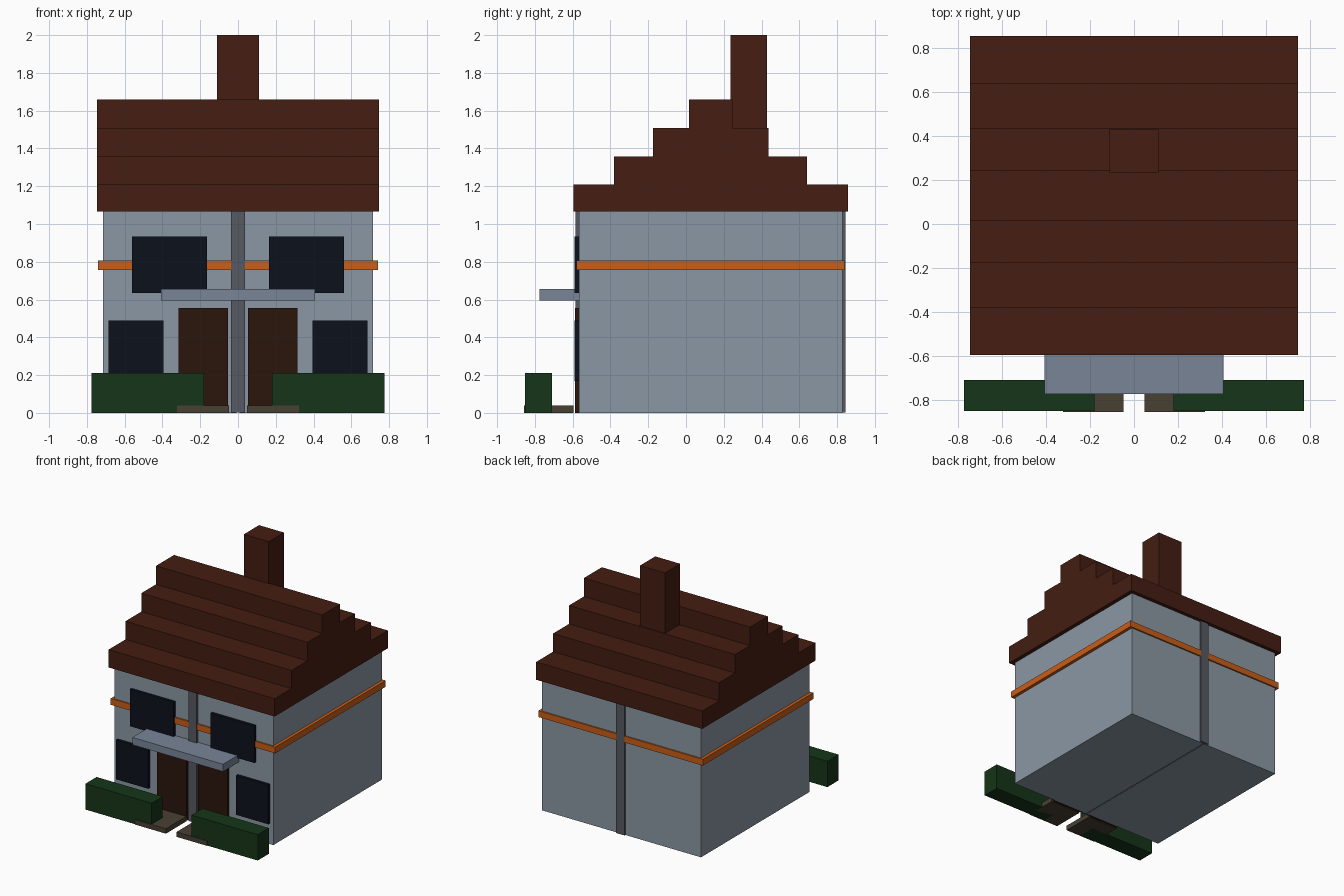
import bpy

if "Cube" in bpy.data.objects:
    bpy.data.objects.remove(bpy.data.objects["Cube"])


def material(name, r, g, b):
    m = bpy.data.materials.new(name)
    m.diffuse_color = [(c / 255) ** 2.2 for c in (r, g, b)] + [1]
    m.use_nodes = True
    m.node_tree.nodes["Principled BSDF"].inputs["Base Color"].default_value = m.diffuse_color
    return m


WALL = material("wall", 138, 150, 162)
STRIP = material("strip", 88, 90, 98)
ROOF = material("roof", 70, 35, 25)
BAND = material("band", 200, 95, 30)
GLASS = material("glass", 20, 24, 34)
DOOR = material("door", 46, 28, 20)
CANOPY = material("canopy", 120, 132, 150)
HEDGE = material("hedge", 28, 56, 30)
STONE = material("stone", 74, 66, 54)


def box(name, mat, x0, x1, y0, y1, z0, z1):
    """Box from its extents, with corners written straight into place."""
    v = [(x, y, z) for x in (x0, x1) for y in (y0, y1) for z in (z0, z1)]
    f = [(0, 1, 3, 2), (4, 6, 7, 5), (0, 4, 5, 1), (2, 3, 7, 6), (0, 2, 6, 4), (1, 5, 7, 3)]
    mesh = bpy.data.meshes.new(name)
    mesh.from_pydata(v, [], f)
    mesh.materials.append(mat)
    ob = bpy.data.objects.new(name, mesh)
    bpy.context.collection.objects.link(ob)
    return ob


def pair(name, mat, x0, x1, *rest):
    """The same box on the left and right of the party wall."""
    box(name + "_right", mat, x0, x1, *rest)
    box(name + "_left", mat, -x1, -x0, *rest)


# Two joined houses and the strip covering their party wall
pair("house", WALL, 0.007, 0.715, -0.567, 0.828, 0, 1.067)
box("party_wall_strip", STRIP, -0.037, 0.037, -0.585, 0.844, 0.003, 1.067)

# Brick band around the walls
box("brick_band", BAND, -0.74, 0.74, -0.579, 0.84, 0.757, 0.808)

# Stepped roof, each course narrower than the one below
courses = [(-0.596, 0.858), (-0.38, 0.641), (-0.175, 0.436), (0.015, 0.245)]
heights = [1.065, 1.21, 1.358, 1.508, 1.658]
for i, (y0, y1) in enumerate(courses):
    box(f"roof_course_{i + 1}", ROOF, -0.747, 0.747, y0, y1, heights[i], heights[i + 1])
box("chimney", ROOF, -0.112, 0.112, 0.235, 0.43, 1.508, 2.0)

# Windows, doors and the shared canopy
pair("upper_window", GLASS, 0.165, 0.56, -0.59, -0.565, 0.635, 0.935)
pair("lower_window", GLASS, 0.395, 0.685, -0.59, -0.565, 0.17, 0.49)
pair("door", DOOR, 0.053, 0.315, -0.588, -0.565, 0, 0.555)
box("canopy", CANOPY, -0.408, 0.408, -0.775, -0.567, 0.595, 0.655)

# Front steps and hedges
pair("doorstep", STONE, 0.048, 0.323, -0.858, -0.596, 0, 0.04)
pair("hedge", HEDGE, 0.18, 0.775, -0.853, -0.71, 0, 0.21)
